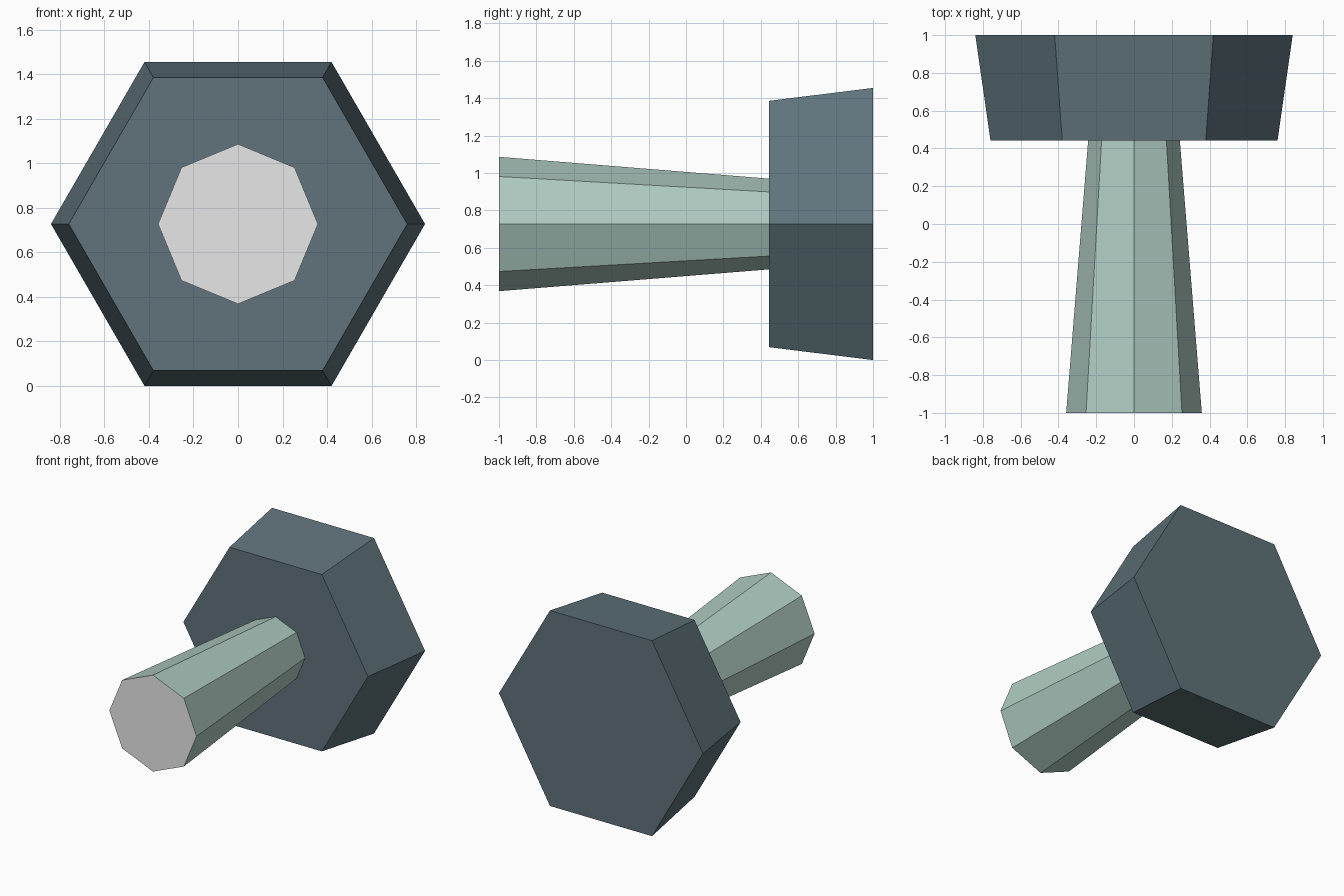
import bpy
import bmesh
from math import cos, sin, tau

default_cube = bpy.data.objects.get("Cube")
if default_cube:
    bpy.data.objects.remove(default_cube, do_unlink=True)

AXIS_Z = 0.7275  # height of the bolt's axis


def make_material(name, rgb):
    mat = bpy.data.materials.new(name)
    mat.use_nodes = True
    colour = (*rgb, 1.0)
    mat.diffuse_color = colour
    mat.node_tree.nodes["Principled BSDF"].inputs["Base Color"].default_value = colour
    return mat


def tapered_prism(name, sides, front, back, materials):
    """Closed prism along y; front and back are (y, radius), corners on the x axis."""
    bm = bmesh.new()
    rings = [[bm.verts.new((r * cos(tau * i / sides), y, AXIS_Z + r * sin(tau * i / sides)))
              for i in range(sides)] for y, r in (front, back)]
    near, far = rings
    for i in range(sides):
        j = (i + 1) % sides
        bm.faces.new((near[i], near[j], far[j], far[i]))
    front_cap = bm.faces.new(near)
    bm.faces.new(far)
    front_cap.material_index = len(materials) - 1
    bmesh.ops.recalc_face_normals(bm, faces=bm.faces)
    mesh = bpy.data.meshes.new(name)
    bm.to_mesh(mesh)
    bm.free()
    for mat in materials:
        mesh.materials.append(mat)
    obj = bpy.data.objects.new(name, mesh)
    bpy.context.collection.objects.link(obj)
    return obj


slate = make_material("dark slate", (0.115, 0.173, 0.197))
sage = make_material("pale sage", (0.43, 0.60, 0.535))
light_grey = make_material("light grey", (0.8, 0.8, 0.8))

# Hexagonal head, widening to the back
tapered_prism("hex_head", 6, (0.443, 0.76), (1.0, 0.84), [slate])

# Octagonal shaft, widening to the front, with a grey end face
tapered_prism("shaft", 8, (-1.0, 0.359), (0.45, 0.242), [sage, light_grey])
